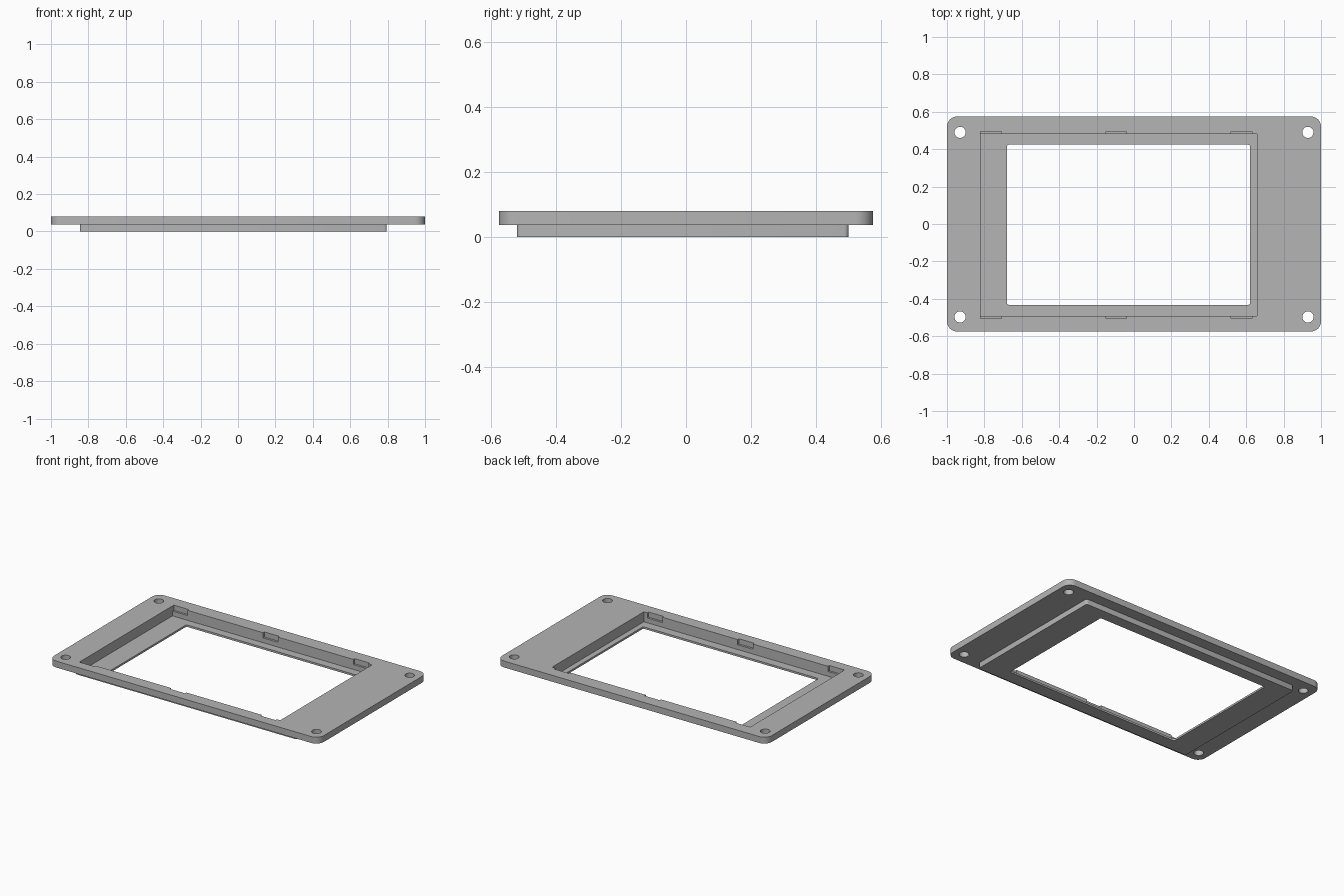
import bpy, bmesh, math

if "Cube" in bpy.data.objects:
    bpy.data.objects.remove(bpy.data.objects["Cube"], do_unlink=True)

grey = bpy.data.materials.new("plain grey")
grey.use_nodes = True
colour = (0.46, 0.46, 0.46, 1)
grey.diffuse_color = colour
grey.node_tree.nodes["Principled BSDF"].inputs["Base Color"].default_value = colour


def slab(name, x0, x1, y0, y1, z0, z1, radius=0.0, steps=8):
    """Upright slab with rounded corners."""
    bm = bmesh.new()
    corners = [(x1, y1, -1, -1), (x0, y1, 1, -1), (x0, y0, 1, 1), (x1, y0, -1, 1)]
    ring = []
    for i, (x, y, sx, sy) in enumerate(corners):
        count = steps if radius else 0
        for k in range(count + 1):
            a = math.pi / 2 * (i + k / max(count, 1))
            ring.append(bm.verts.new((x + radius * (sx + math.cos(a)),
                                      y + radius * (sy + math.sin(a)), z0)))
    base = bm.faces.new(ring)
    top = bmesh.ops.extrude_face_region(bm, geom=[base])["geom"]
    moved = [v for v in top if isinstance(v, bmesh.types.BMVert)]
    bmesh.ops.translate(bm, verts=moved, vec=(0, 0, z1 - z0))
    bmesh.ops.recalc_face_normals(bm, faces=bm.faces)
    mesh = bpy.data.meshes.new(name)
    bm.to_mesh(mesh)
    bm.free()
    mesh.materials.append(grey)
    obj = bpy.data.objects.new(name, mesh)
    bpy.context.collection.objects.link(obj)
    return obj


def combine(target, tool, operation):
    """Apply a boolean and discard the tool."""
    tool.hide_render = True
    mod = target.modifiers.new(operation.title(), "BOOLEAN")
    mod.operation, mod.solver, mod.object = operation, "EXACT", tool
    bpy.context.view_layer.objects.active = target
    bpy.ops.object.modifier_apply(modifier=mod.name)
    bpy.data.objects.remove(tool, do_unlink=True)


# Wide mounting flange over the offset lower tray
frame = slab("bezel_frame", -1, 1, -0.575, 0.575, 0.037, 0.08, 0.055)
tray = slab("lower_tray", -0.845, 0.795, -0.52, 0.50, 0, 0.045, 0.014, 4)
combine(frame, tray, "UNION")

# Display pocket and the window through its floor
combine(frame, slab("pocket_cutter", -0.822, 0.657, -0.492, 0.48, 0.013, 0.12), "DIFFERENCE")
combine(frame, slab("window_cutter", -0.68, 0.62, -0.432, 0.424, -0.05, 0.12, 0.01, 4), "DIFFERENCE")

# Clip notches along the long pocket walls
for x in (-0.765, -0.095, 0.575):
    combine(frame, slab("notch_cutter", x - 0.056, x + 0.056, -0.506, 0.494, 0.045, 0.12), "DIFFERENCE")

# Screw holes in the corners
for x in (-0.93, 0.93):
    for y in (-0.497, 0.49):
        r = 0.03
        combine(frame, slab("hole_cutter", x - r, x + r, y - r, y + r, -0.05, 0.12, r), "DIFFERENCE")

# Smooth the rounded corners and holes, keep the edges sharp
bm = bmesh.new()
bm.from_mesh(frame.data)
bmesh.ops.remove_doubles(bm, verts=bm.verts, dist=0.00001)
bm.to_mesh(frame.data)
bm.free()
bpy.ops.object.select_all(action="DESELECT")
frame.select_set(True)
bpy.context.view_layer.objects.active = frame
bpy.ops.object.shade_smooth_by_angle(angle=math.radians(30))
